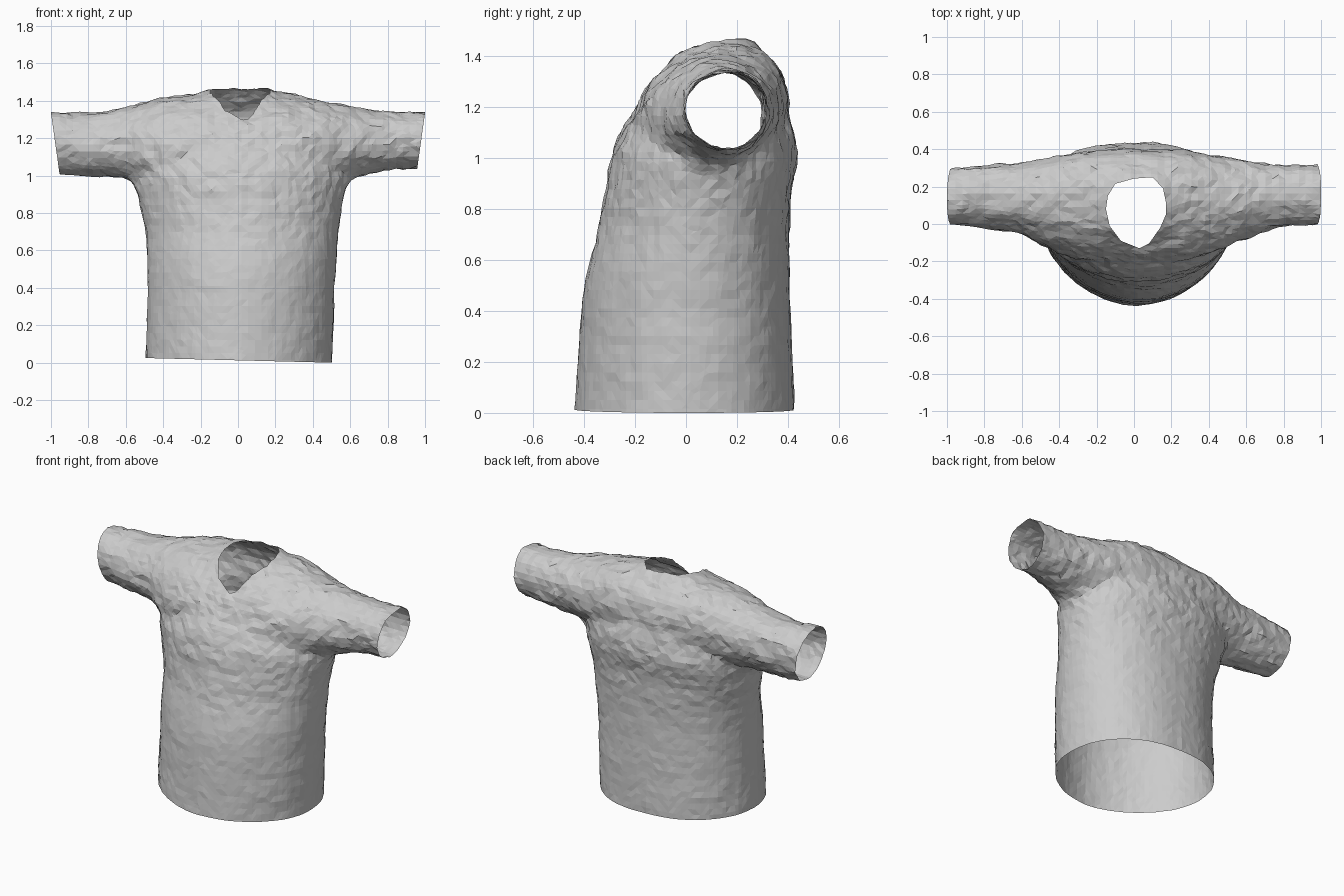
import bpy, bmesh, math
from mathutils import Vector, noise

if "Cube" in bpy.data.objects:
    bpy.data.objects.remove(bpy.data.objects["Cube"])

SEG = 40


def loft(bm, rings):
    """Closed solid through a list of rings of points."""
    loops = [[bm.verts.new(p) for p in r] for r in rings]
    for a, b in zip(loops, loops[1:]):
        for i in range(SEG):
            j = (i + 1) % SEG
            bm.faces.new((a[i], a[j], b[j], b[i]))
    bm.faces.new(loops[0][::-1])
    bm.faces.new(loops[-1])


def torso_ring(z, x0, x1, y0, y1):
    """Rounded section: fuller at the back, leaner at the front left."""
    pts = []
    for i in range(SEG):
        t = 2 * math.pi * i / SEG
        c, s = math.cos(t), math.sin(t)
        n = 2.25 if s > 0 else (1.78 if c < 0 else 1.92)
        c = math.copysign(abs(c) ** (2 / n), c)
        s = math.copysign(abs(s) ** (2 / n), s)
        ym = (y0 + y1) / 2
        pts.append(((x0 + x1) / 2 + (x1 - x0) / 2 * c, ym + (y1 - y0) / 2 * s, z))
    return pts


def sleeve_ring(x, y0, y1, z0, z1, lean):
    pts = []
    for i in range(SEG):
        t = 2 * math.pi * i / SEG
        s = math.sin(t)
        pts.append((x, (y0 + y1) / 2 + (y1 - y0) / 2 * math.cos(t) + lean * s,
                    (z0 + z1) / 2 + (z1 - z0) / 2 * s))
    return pts


bm = bmesh.new()

# Body: z, left, right, front, back
loft(bm, [torso_ring(*r) for r in [
    (-0.10, -.495, .50, -.445, .425),
    (0.05, -.495, .505, -.435, .425),
    (0.30, -.485, .515, -.42, .415),
    (0.45, -.485, .52, -.41, .408),
    (0.58, -.487, .53, -.385, .405),
    (0.70, -.495, .54, -.35, .405),
    (0.80, -.515, .55, -.33, .408),
    (0.90, -.54, .57, -.312, .42),
    (0.97, -.56, .585, -.305, .435),
    (1.05, -.55, .57, -.285, .435),
    (1.15, -.50, .51, -.23, .415),
    (1.25, -.45, .46, -.17, .385),
    (1.33, -.39, .40, -.115, .35),
    (1.40, -.30, .31, -.065, .32),
    (1.44, -.22, .23, -.02, .29),
    (1.475, -.14, .17, .06, .26)]])

# Sleeves and shoulders: x, front, back, bottom, top, lean
loft(bm, [sleeve_ring(*r) for r in [
    (-1.08, 0, .275, 1.01, 1.345, .0),
    (-0.92, -.005, .31, 1.005, 1.345, .0),
    (-0.75, -.03, .32, 1.00, 1.345, .01),
    (-0.60, -.05, .325, .985, 1.37, .02),
    (-0.48, -.12, .35, .96, 1.40, .03),
    (-0.28, -.19, .385, .92, 1.44, .07),
    (0.0, -.20, .385, .92, 1.45, .08),
    (0.28, -.19, .385, .92, 1.445, .07),
    (0.48, -.13, .36, .96, 1.40, .03),
    (0.60, -.08, .335, .99, 1.375, .02),
    (0.70, -.04, .325, 1.01, 1.35, .01),
    (0.85, -.005, .32, 1.04, 1.345, .0),
    (1.08, 0, .32, 1.045, 1.345, .0)]])
bmesh.ops.recalc_face_normals(bm, faces=bm.faces)

mesh = bpy.data.meshes.new("shirt")
bm.to_mesh(mesh)
bm.free()
shirt = bpy.data.objects.new("shirt", mesh)
bpy.context.collection.objects.link(shirt)

# Melt body and sleeves into one skin
remesh = shirt.modifiers.new("remesh", 'REMESH')
remesh.mode = 'VOXEL'
remesh.voxel_size = 0.036
smooth = shirt.modifiers.new("smooth", 'SMOOTH')
smooth.factor = 0.5
smooth.iterations = 2
deps = bpy.context.evaluated_depsgraph_get()
skin = bpy.data.meshes.new_from_object(shirt.evaluated_get(deps))
shirt.modifiers.clear()
shirt.data = skin

bm = bmesh.new()
bm.from_mesh(skin)
bm.normal_update()

# Cloth crumples, strongest on shoulders and sleeves
offsets = []
for v in bm.verts:
    p = v.co
    amount = 0.004 + 0.008 * min(1, max(0, (p.z - 0.6) / 0.5))
    offsets.append(v.normal * amount * (
        0.8 * noise.noise(Vector((p.x * 6, p.y * 6, p.z * 9)))
        + noise.noise(p * 21)))
for v, o in zip(bm.verts, offsets):
    v.co += o
bmesh.ops.triangulate(bm, faces=bm.faces)


def cut(co, no, faces=None, clear=False):
    faces = list(bm.faces) if faces is None else faces
    geom = set(faces)
    for f in faces:
        geom.update(f.edges)
        geom.update(f.verts)
    bmesh.ops.bisect_plane(bm, geom=list(geom), plane_co=co, plane_no=no,
                           clear_outer=clear)


# Open hem and cuffs
cut((0, 0, 0.016), (-0.025, 0, -1), clear=True)
cut((1, 0, 1.34), (1, 0, -0.14), clear=True)
cut((-1, 0, 1.34), (-1, 0, -0.14), clear=True)

# Neck opening, cut straight down along its outline (seen from the top)
neck = [(.17, .12), (.155, .19), (.1, .25), (0, .243), (-.1, .215),
        (-.14, .15), (-.15, .08), (-.13, -.01), (-.07, -.09), (.03, -.13),
        (.08, -.105), (.14, -.02), (.17, .05)]
edges = []
for (ax, ay), (bx, by) in zip(neck, neck[1:] + neck[:1]):
    edges.append((Vector((ax, ay, 0)), Vector((ay - by, bx - ax, 0)).normalized()))


def near_neck(f):
    c = f.calc_center_median()
    return c.z > 1.2 and math.hypot(c.x - .01, c.y - .06) < .26


def inside(f):
    c = f.calc_center_median()
    return c.z > 1.2 and all((c - co).dot(no) > 0 for co, no in edges)


for co, no in edges:
    cut(co, no, [f for f in bm.faces if near_neck(f)])
bmesh.ops.delete(bm, geom=[f for f in bm.faces if inside(f)], context='FACES')

# Stand on the floor, flat facets
low = min(v.co.z for v in bm.verts)
for v in bm.verts:
    v.co.z -= low
for f in bm.faces:
    f.smooth = False
bm.to_mesh(skin)
bm.free()
